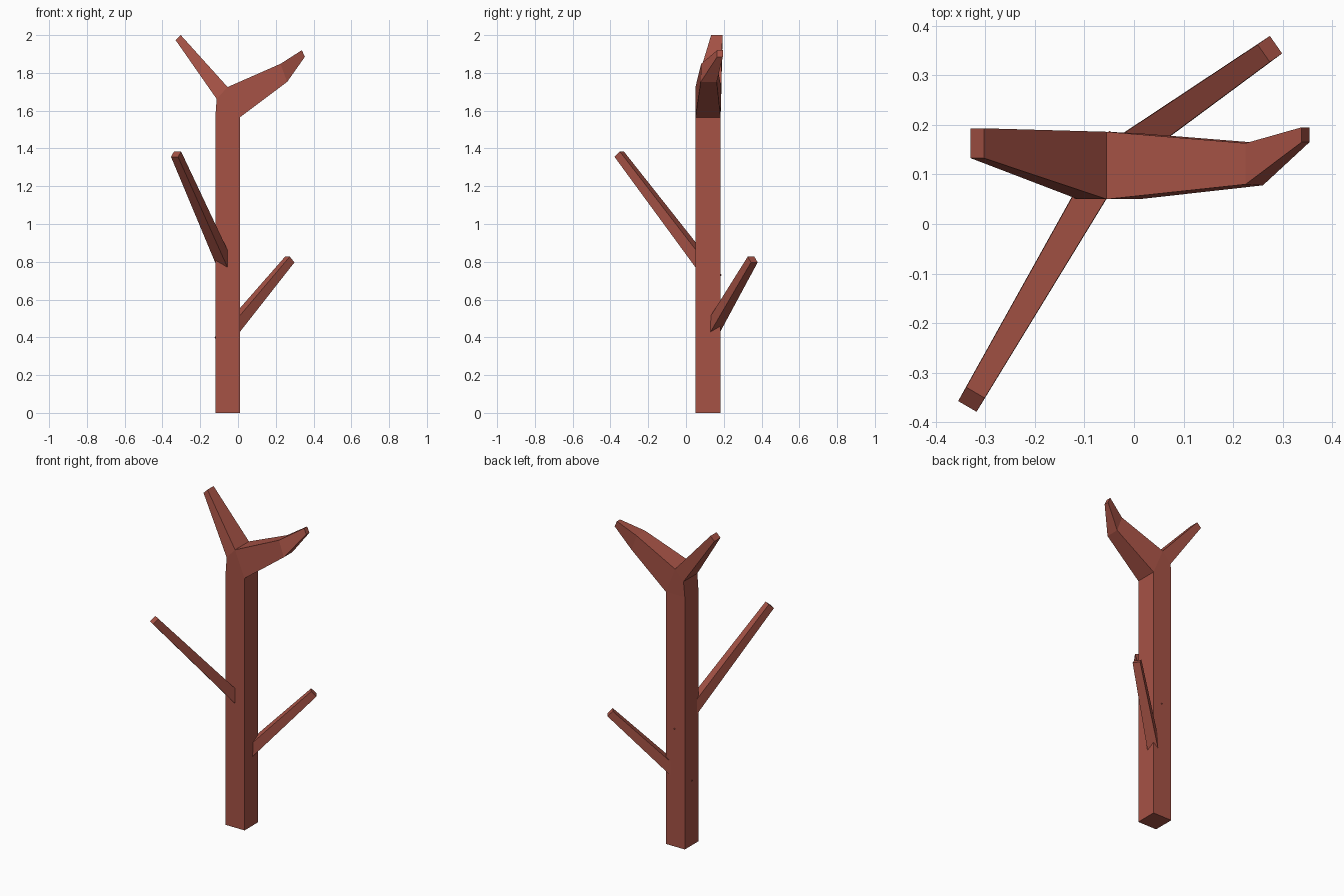
import bpy, bmesh
from mathutils import Vector

if "Cube" in bpy.data.objects:
    bpy.data.objects.remove(bpy.data.objects["Cube"])

bark = bpy.data.materials.new("bark_red")
bark.diffuse_color = (0.38, 0.085, 0.06, 1)
bark.use_nodes = True
bark.node_tree.nodes["Principled BSDF"].inputs["Base Color"].default_value = bark.diffuse_color


def finish(name, bm):
    bmesh.ops.recalc_face_normals(bm, faces=bm.faces)
    mesh = bpy.data.meshes.new(name)
    bm.to_mesh(mesh)
    bm.free()
    mesh.materials.append(bark)
    obj = bpy.data.objects.new(name, mesh)
    bpy.context.collection.objects.link(obj)
    return obj


# Trunk and forked top: front outline as (x, z, front y, back y)
outline = [
    (-0.12, 0.0, 0.05, 0.183), (0.01, 0.0, 0.05, 0.183),
    (0.01, 1.565, 0.05, 0.183),                                   # right shoulder
    (0.26, 1.752, 0.078, 0.163), (0.354, 1.885, 0.165, 0.195),    # right arm, lower edge
    (0.338, 1.92, 0.165, 0.195), (0.225, 1.848, 0.08, 0.163),     # right arm, upper edge
    (-0.055, 1.725, 0.05, 0.186),                                 # crotch
    (-0.303, 2.0, 0.133, 0.193), (-0.33, 1.973, 0.133, 0.193),    # left arm tip
    (-0.113, 1.662, 0.05, 0.186), (-0.12, 1.565, 0.05, 0.183),    # left shoulder
]
panels = [(0, 1, 2, 11), (11, 2, 7, 10), (2, 3, 6, 7), (3, 4, 5, 6), (7, 8, 9, 10)]
bm = bmesh.new()
front = [bm.verts.new((x, y0, z)) for x, z, y0, y1 in outline]
back = [bm.verts.new((x, y1, z)) for x, z, y0, y1 in outline]
for side in (front, back):
    for p in panels:
        bm.faces.new([side[i] for i in p])
n = len(outline)
for i in range(n):
    j = (i + 1) % n
    bm.faces.new((front[i], front[j], back[j], back[i]))
finish("forked_trunk", bm)


# Tapered square side branches, rooted inside the trunk
def branch(name, root, tip, root_half, tip_half):
    root, tip = Vector(root), Vector(tip)
    axis = (tip - root).normalized()
    side = axis.cross(Vector((0, 0, 1))).normalized()
    up = side.cross(axis)
    bm = bmesh.new()
    rings = []
    for centre, h in ((root, root_half), (tip, tip_half)):
        rings.append([bm.verts.new(centre + side * a * h + up * b * h)
                      for a, b in ((-1, -1), (1, -1), (1, 1), (-1, 1))])
    for ring in rings:
        bm.faces.new(ring)
    for i in range(4):
        j = (i + 1) % 4
        bm.faces.new((rings[0][i], rings[0][j], rings[1][j], rings[1][i]))
    finish(name, bm)


branch("upper_branch", (-0.034, 0.15, 0.708), (-0.328, -0.354, 1.37), 0.033, 0.0215)
branch("lower_branch", (-0.087, 0.10, 0.377), (0.274, 0.353, 0.812), 0.033, 0.0215)
